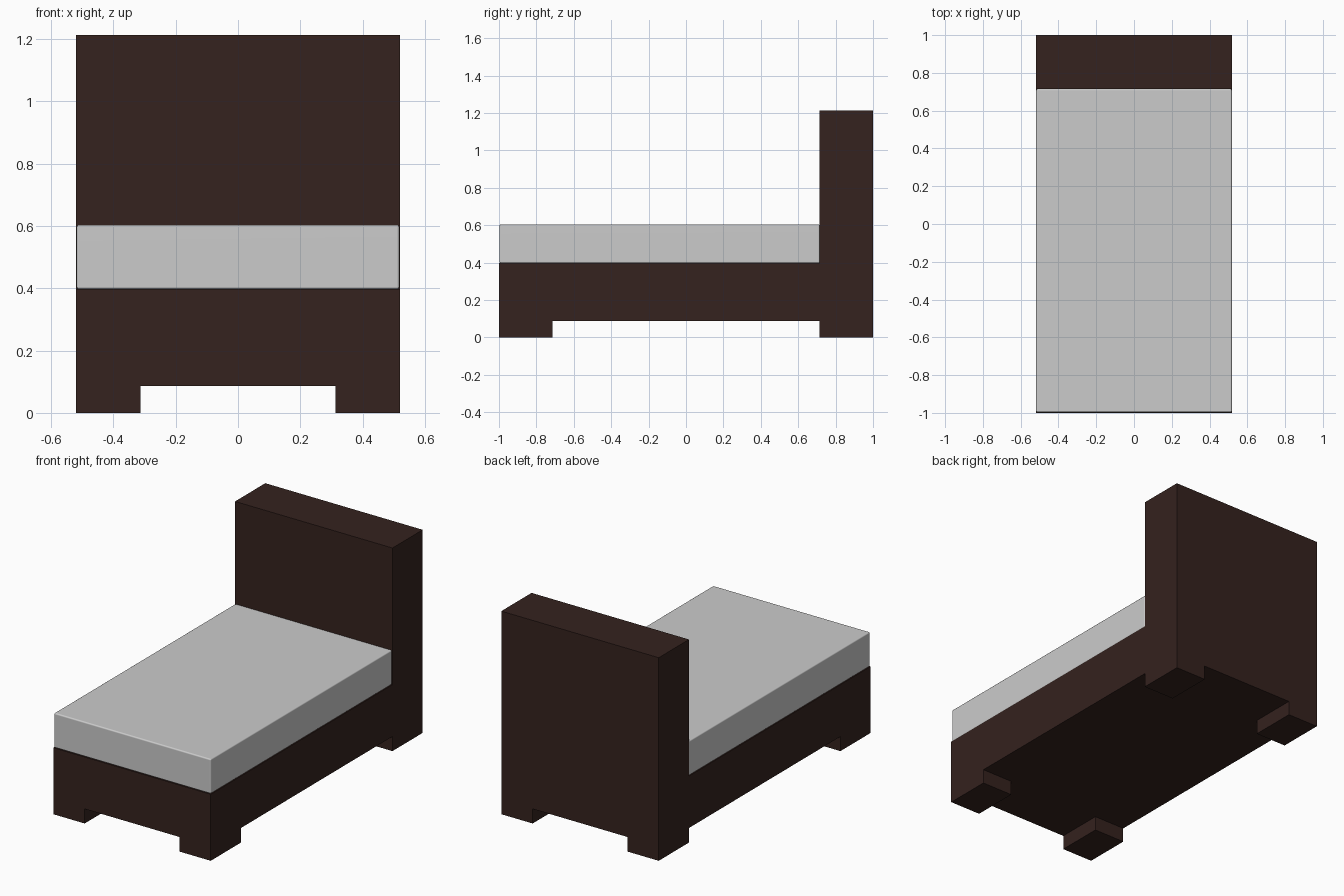
import bpy, bmesh
from mathutils import Vector, Matrix

if "Cube" in bpy.data.objects:
    bpy.data.objects.remove(bpy.data.objects["Cube"])


def box(bm, lo, hi):
    lo, hi = Vector(lo), Vector(hi)
    m = Matrix.Translation((lo + hi) / 2) @ Matrix.Diagonal((*(hi - lo), 1))
    bmesh.ops.create_cube(bm, size=1, matrix=m)


def finish(bm, name):
    bmesh.ops.recalc_face_normals(bm, faces=bm.faces)
    mesh = bpy.data.meshes.new(name)
    bm.to_mesh(mesh)
    bm.free()
    ob = bpy.data.objects.new(name, mesh)
    bpy.context.collection.objects.link(ob)
    return ob


def extrude(bm, test, dz):
    faces = [f for f in bm.faces if test(f.normal, f.calc_center_median())]
    r = bmesh.ops.extrude_face_region(bm, geom=faces)
    bmesh.ops.delete(bm, geom=faces, context='FACES_ONLY')
    verts = [v for v in r['geom'] if isinstance(v, bmesh.types.BMVert)]
    bmesh.ops.translate(bm, verts=verts, vec=(0, 0, dz))


W, LEG_X, LEG_Y = 0.52, 0.313, 0.715
BASE, DECK, TOP = 0.087, 0.397, 1.213

# Bed frame: slab cut into a grid, then legs and headboard pulled out of it
bm = bmesh.new()
box(bm, (-W, -1, BASE), (W, 1, DECK))
for s in (-1, 1):
    for co, no in (((s * LEG_X, 0, 0), (1, 0, 0)), ((0, s * LEG_Y, 0), (0, 1, 0))):
        bmesh.ops.bisect_plane(bm, geom=bm.verts[:] + bm.edges[:] + bm.faces[:],
                               plane_co=co, plane_no=no)
bm.normal_update()
extrude(bm, lambda n, c: n.z < -0.5 and abs(c.x) > LEG_X and abs(c.y) > LEG_Y, -BASE)
bm.normal_update()
extrude(bm, lambda n, c: n.z > 0.5 and c.y > LEG_Y, TOP - DECK)
frame = finish(bm, "bed_frame")
wood = bpy.data.materials.new("dark_wood")
wood.diffuse_color = (0.035, 0.016, 0.013, 1)
wood.use_nodes = True
wood.node_tree.nodes["Principled BSDF"].inputs["Base Color"].default_value = wood.diffuse_color
frame.data.materials.append(wood)

# Mattress with softly rounded edges
bm = bmesh.new()
box(bm, (-0.518, -0.997, DECK), (0.518, LEG_Y, 0.604))
mattress = finish(bm, "mattress")
bev = mattress.modifiers.new("soft_edges", 'BEVEL')
bev.width = 0.008
bev.segments = 4
mattress.data.shade_smooth()
mattress.modifiers.new("flat_panels", 'WEIGHTED_NORMAL')
